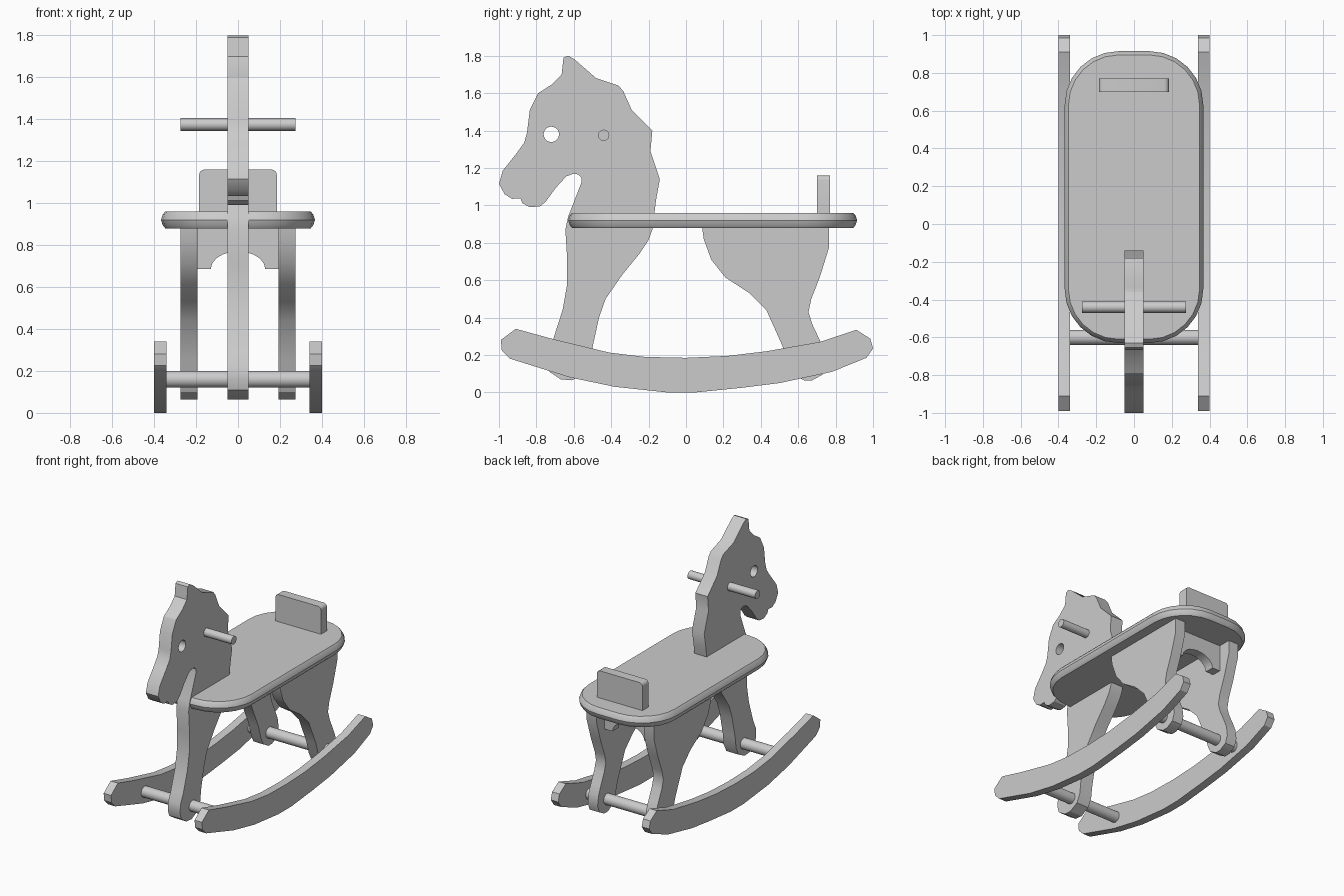
import bpy, bmesh
from math import cos, sin, pi, radians
from mathutils import Matrix

if "Cube" in bpy.data.objects:
    bpy.data.objects.remove(bpy.data.objects["Cube"])

# local (u, v, depth) -> world axes
SIDE = Matrix(((0, 0, 1, 0), (1, 0, 0, 0), (0, 1, 0, 0), (0, 0, 0, 1)))    # u=y, v=z
FRONT = Matrix(((1, 0, 0, 0), (0, 0, -1, 0), (0, 1, 0, 0), (0, 0, 0, 1)))  # u=x, v=z


def circle(cx, cy, r, n=24, a0=0, a1=2 * pi):
    return [(cx + r * cos(a0 + (a1 - a0) * i / n), cy + r * sin(a0 + (a1 - a0) * i / n)) for i in range(n)]


def finish(name, bm):
    bmesh.ops.recalc_face_normals(bm, faces=bm.faces[:])
    mesh = bpy.data.meshes.new(name)
    bm.to_mesh(mesh)
    bm.free()
    ob = bpy.data.objects.new(name, mesh)
    bpy.context.collection.objects.link(ob)
    bpy.ops.object.select_all(action='DESELECT')
    ob.select_set(True)
    bpy.context.view_layer.objects.active = ob
    bpy.ops.object.shade_smooth_by_angle(angle=radians(30))
    return ob


def board(name, outlines, thickness, matrix, offset):
    """Flat board cut from an outline, with any further outlines as holes."""
    cu = bpy.data.curves.new(name + "_outline", 'CURVE')
    cu.dimensions, cu.fill_mode, cu.extrude = '2D', 'BOTH', thickness / 2
    for pts in outlines:
        sp = cu.splines.new('POLY')
        sp.points.add(len(pts) - 1)
        for p, (u, v) in zip(sp.points, pts):
            p.co = (u, v, 0, 1)
        sp.use_cyclic_u = True
    tmp = bpy.data.objects.new(name + "_outline", cu)
    bpy.context.collection.objects.link(tmp)
    bpy.context.view_layer.update()
    mesh = bpy.data.meshes.new_from_object(tmp.evaluated_get(bpy.context.evaluated_depsgraph_get()))
    bm = bmesh.new()
    bm.from_mesh(mesh)
    bpy.data.objects.remove(tmp)
    bpy.data.curves.remove(cu)
    bpy.data.meshes.remove(mesh)
    bmesh.ops.remove_doubles(bm, verts=bm.verts[:], dist=0.0005)
    bm.transform(Matrix.Translation(offset) @ matrix)
    return finish(name, bm)


def rod(name, y, z, r, half):
    bm = bmesh.new()
    bmesh.ops.create_cone(bm, cap_ends=True, segments=24, radius1=r, radius2=r, depth=2 * half)
    bm.transform(Matrix.Translation((0, y, z)) @ Matrix.Rotation(pi / 2, 4, 'Y'))
    return finish(name, bm)


# Head, neck and front leg in one board, with eye hole
head = [(-.63, 1.80), (-.595, 1.78), (-.48, 1.68), (-.36, 1.64), (-.335, 1.61), (-.29, 1.51),
        (-.18, 1.40), (-.19, 1.29), (-.14, 1.14), (-.16, 1.03), (-.18, .87), (-.20, .815),
        (-.25, .74), (-.34, .63), (-.43, .50), (-.465, .40), (-.50, .24)]
foot = [(-.51, .16), (-.54, .10), (-.61, .065), (-.67, .07), (-.73, .11), (-.745, .16),
        (-.74, .22), (-.71, .285), (-.66, .44), (-.635, .58), (-.635, .71), (-.645, .87), (-.63, .94)]
face = [(-.56, 1.12), (-.56, 1.15), (-.575, 1.165), (-.60, 1.17), (-.64, 1.155), (-.695, 1.095),
        (-.75, 1.02), (-.78, .995), (-.835, .99), (-.875, 1.012), (-.885, 1.038), (-.93, 1.035),
        (-.97, 1.06), (-1.0, 1.115), (-.98, 1.185), (-.905, 1.28), (-.865, 1.335), (-.85, 1.39),
        (-.835, 1.51), (-.79, 1.60), (-.72, 1.645), (-.665, 1.70), (-.655, 1.79)]
board("head_and_front_leg", [head + foot + face, circle(-.72, 1.38, .041)], .10, SIDE, (0, 0, 0))

# Back legs
leg = [(.085, .89), (.095, .82), (.135, .71), (.21, .615), (.34, .53), (.43, .44), (.515, .25),
       (.545, .15), (.57, .10), (.63, .065), (.675, .065), (.73, .095), (.75, .15), (.74, .22),
       (.715, .28), (.675, .365), (.655, .43), (.67, .50), (.715, .615), (.765, .775), (.765, .89)]
# Rockers
rocker = [(-.91, .34), (-.71, .285), (-.41, .213), (-.22, .19), (0, .185), (.22, .195), (.43, .22),
          (.715, .27), (.91, .335), (.985, .288), (1.0, .235), (.965, .185), (.78, .11), (.5, .05),
          (.3, .025), (.05, 0), (-.1, 0), (-.38, .03), (-.62, .08), (-.94, .18), (-.985, .225), (-.99, .28)]
for s, side in ((-1, "left"), (1, "right")):
    board("back_leg_" + side, [leg], .08, SIDE, (s * .234, 0, 0))
    board("rocker_" + side, [rocker], .06, SIDE, (s * .37, 0, 0))

# Handle and crossbars
rod("handle", -.44, 1.375, .03, .275)
rod("front_crossbar", -.60, .16, .04, .345)
rod("back_crossbar", .64, .16, .04, .345)

# Seat: stacked rounded rectangles with a soft rim
bm = bmesh.new()
rings = []
for z, inset in ((.88, .02), (.895, .008), (.92, 0), (.945, .008), (.96, .02)):
    r = .285 - inset
    ring = []
    for cx, cy, a in ((.082, .63, 0), (-.082, .63, 90), (-.082, -.345, 180), (.082, -.345, 270)):
        for i in range(7):
            t = radians(a + 15 * i)
            ring.append(bm.verts.new((cx + r * cos(t), cy + r * sin(t), z)))
    rings.append(ring)
n = len(rings[0])
for a, b in zip(rings, rings[1:]):
    for i in range(n):
        bm.faces.new((a[i], a[(i + 1) % n], b[(i + 1) % n], b[i]))
bm.faces.new(rings[0])
bm.faces.new(rings[-1])
finish("seat", bm)

# Backrest with rounded top corners
rest = [(-.185, .95), (.185, .95)] + circle(.16, 1.135, .025, 4, 0, pi / 2) + [(.16, 1.16), (-.16, 1.16)]
rest += circle(-.16, 1.135, .025, 4, pi / 2, pi)[1:] + [(-.185, 1.135)]
board("backrest", [rest], .07, FRONT, (0, .735, 0))

# Arched brace between the back legs
arch = [(-.2, .89), (-.2, .685), (-.13, .685)] + [(.13 * cos(t), .685 + .085 * sin(t))
       for t in (pi * (1 - i / 10) for i in range(1, 10))] + [(.13, .685), (.2, .685), (.2, .89)]
board("leg_brace", [arch], .07, FRONT, (0, .635, 0))
